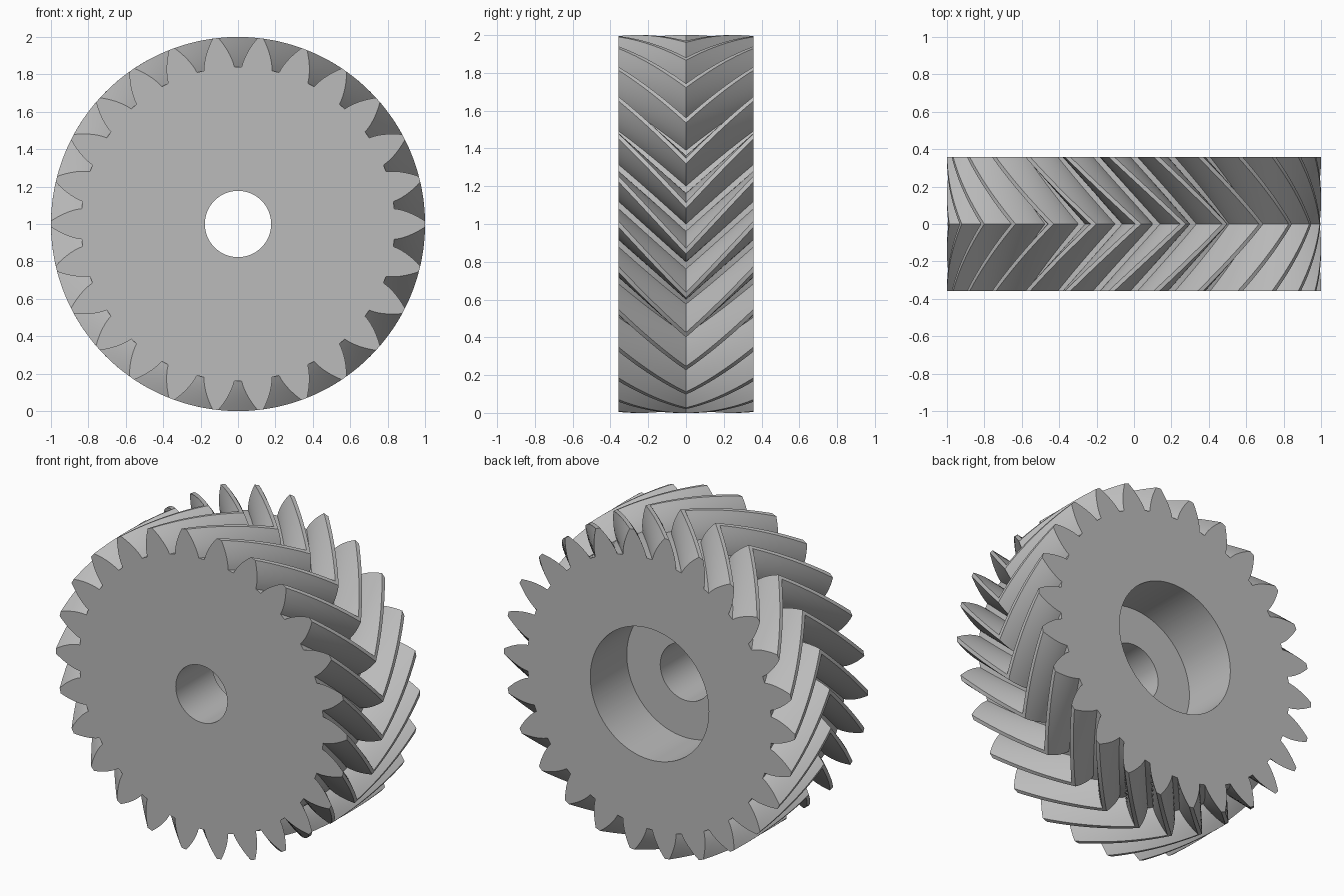
import bpy, bmesh
from math import pi, sin, cos, tan, acos, atan, radians

cube = bpy.data.objects.get("Cube")
if cube:
    bpy.data.objects.remove(cube, do_unlink=True)

# Gear proportions
TEETH = 26
MODULE = 2 / (TEETH + 2)
PITCH_R = MODULE * TEETH / 2
ROOT_R = PITCH_R - 1.25 * MODULE
HALF = 0.358
HELIX = radians(45)
PRESSURE = atan(tan(radians(20)) / cos(HELIX))
BORE_R, RECESS_R = 0.177, 0.407
FLANK_STEPS, LAYERS = 7, 12

steel = bpy.data.materials.new("steel grey")
steel.use_nodes = True
colour = (0.5, 0.5, 0.5, 1)
steel.diffuse_color = colour
steel.node_tree.nodes["Principled BSDF"].inputs["Base Color"].default_value = colour


def half_angle(r):
    """Half the angular thickness of an involute tooth at radius r."""
    a = acos(PITCH_R * cos(PRESSURE) / r)
    return pi / (2 * TEETH) + tan(PRESSURE) - PRESSURE - tan(a) + a


# One tooth as (angle, radius), then repeated around the wheel
radii = [ROOT_R + (1 - ROOT_R) * i / FLANK_STEPS for i in range(FLANK_STEPS + 1)]
flank = [(half_angle(r), r) for r in radii]
tooth = [(-a, r) for a, r in flank] + [(0, 1)] + flank[::-1]
outline = [(a + 2 * pi * k / TEETH, r) for k in range(TEETH) for a, r in tooth]

bm = bmesh.new()


def ring(y, radius=None, twist=0):
    """Toothed ring, or a plain circle when a radius is given."""
    return [bm.verts.new(((radius or r) * cos(a + twist), y,
                          1 + (radius or r) * sin(a + twist)))
            for a, r in outline]


# Herringbone teeth, front to back
rings = []
for i in range(2 * LAYERS + 1):
    y = HALF * (i / LAYERS - 1)
    rings.append(ring(y, twist=-(HALF - abs(y)) * tan(HELIX) / PITCH_R))

# Back recess, its floor, and the shaft hole through to the front
rings += [ring(HALF, RECESS_R), ring(0, RECESS_R), ring(0, BORE_R), ring(-HALF, BORE_R)]

# Skin the closed loop of rings
n = len(outline)
for a, b in zip(rings, rings[1:] + rings[:1]):
    for j in range(n):
        k = (j + 1) % n
        bm.faces.new((a[j], a[k], b[k], b[j]))
bmesh.ops.recalc_face_normals(bm, faces=bm.faces)

mesh = bpy.data.meshes.new("herringbone_gear")
bm.to_mesh(mesh)
bm.free()
mesh.materials.append(steel)
gear = bpy.data.objects.new("herringbone_gear", mesh)
bpy.context.collection.objects.link(gear)
bpy.ops.object.select_all(action="DESELECT")
gear.select_set(True)
bpy.context.view_layer.objects.active = gear
bpy.ops.object.shade_smooth_by_angle(angle=radians(30))
